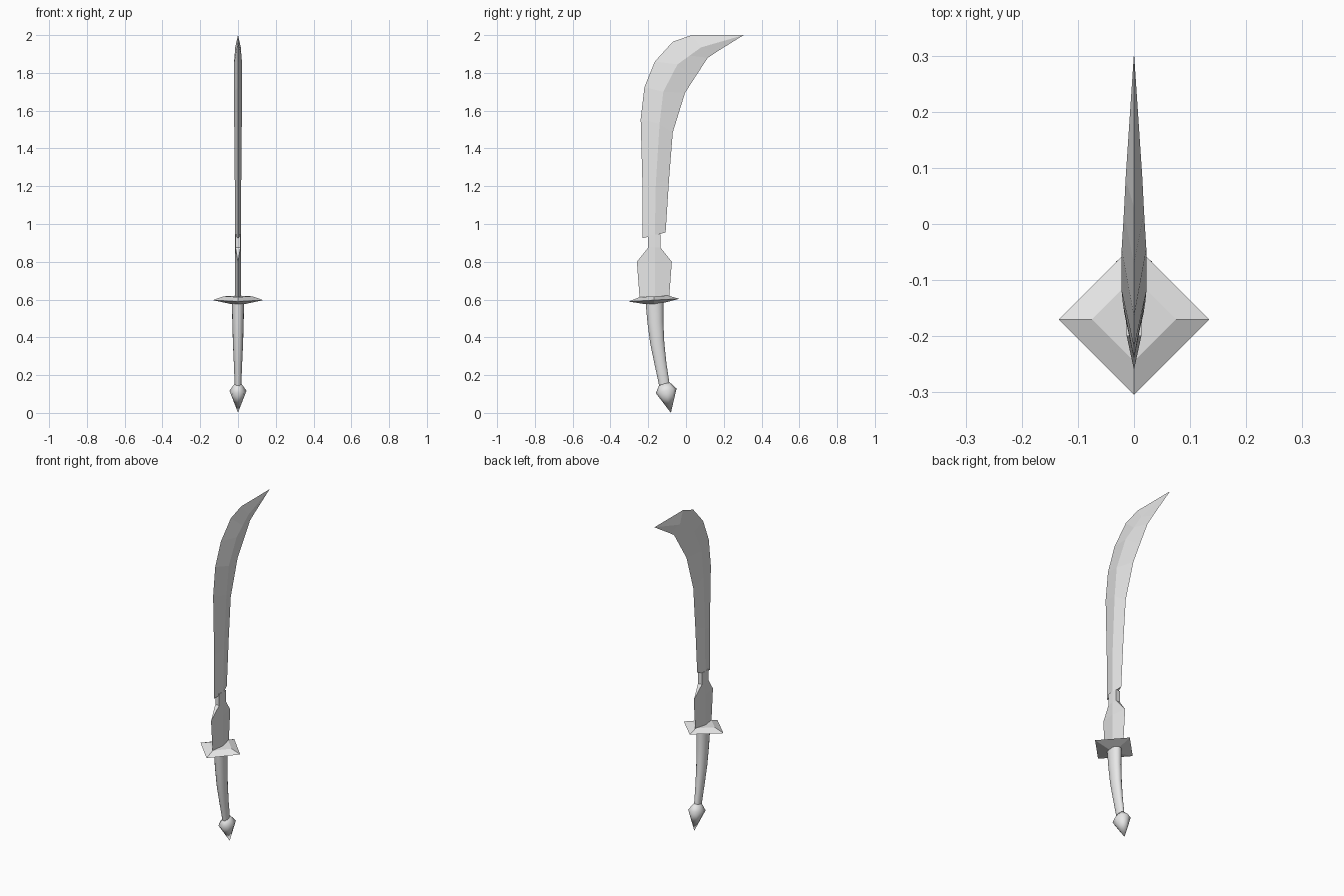
import bpy, bmesh, math

cube = bpy.data.objects.get("Cube")
if cube:
    bpy.data.objects.remove(cube, do_unlink=True)

steel = bpy.data.materials.new("grey_steel")
steel.use_nodes = True
steel.diffuse_color = (0.8, 0.8, 0.8, 1)
steel.node_tree.nodes["Principled BSDF"].inputs["Base Color"].default_value = steel.diffuse_color


def loft(name, rings, smooth=None):
    """Skin a list of equal rings, cap both ends and merge collapsed points."""
    bm = bmesh.new()
    loops = [[bm.verts.new(p) for p in ring] for ring in rings]
    n = len(loops[0])
    for low, high in zip(loops, loops[1:]):
        for i in range(n):
            j = (i + 1) % n
            bm.faces.new((low[i], low[j], high[j], high[i]))
    bm.faces.new(loops[0][::-1])
    bm.faces.new(loops[-1])
    bmesh.ops.remove_doubles(bm, verts=bm.verts, dist=0.0005)
    bmesh.ops.recalc_face_normals(bm, faces=bm.faces)
    mesh = bpy.data.meshes.new(name)
    bm.to_mesh(mesh)
    bm.free()
    mesh.materials.append(steel)
    obj = bpy.data.objects.new(name, mesh)
    bpy.context.collection.objects.link(obj)
    if smooth:
        bpy.ops.object.select_all(action='DESELECT')
        obj.select_set(True)
        bpy.context.view_layer.objects.active = obj
        bpy.ops.object.shade_smooth_by_angle(angle=math.radians(smooth))
    return obj


def blade_ring(front, ridge, back, thick, edge=0):
    """Cross-section: front edge, central ridge and back edge, mirrored in x."""
    side = [(edge, *front), (thick, *ridge), (edge, *back)]
    return side + [(-x, y, z) for x, y, z in reversed(side)]


def oval(y, z, rx, ry, slope, count):
    """Ellipse whose plane rises by slope along y."""
    ring = []
    for i in range(count):
        a = math.tau * i / count
        dy = ry * math.sin(a)
        ring.append((rx * math.cos(a), y + dy, z + slope * dy))
    return ring


# Curved blade: front edge, ridge, back edge (y, z) and half thickness
loft("blade", [blade_ring(*s) for s in [
    ((-.23, .925), (-.165, .94), (-.108, .955), .015),
    ((-.23, 1.185), (-.16, 1.21), (-.09, 1.235), .017),
    ((-.24, 1.555), (-.14, 1.53), (-.07, 1.485), .02),
    ((-.22, 1.725), (-.12, 1.70), (-.005, 1.695), .022),
    ((-.165, 1.86), (-.045, 1.845), (.05, 1.78), .022),
    ((-.07, 1.965), (.02, 1.892), (.115, 1.88), .018),
    ((.03, 2.0), (.08, 1.935), (.16, 1.91), .015),
    ((.305, 2.0), (.305, 2.0), (.305, 2.0), 0),
]])

# Blade base with a narrow squared neck
loft("blade_base", [blade_ring(*s) for s in [
    ((-.245, .60), (-.165, .60), (-.09, .60), .015),
    ((-.26, .80), (-.165, .80), (-.075, .80), .015),
    ((-.2, .875), (-.165, .875), (-.135, .875), .015, .013),
    ((-.2, .945), (-.165, .945), (-.135, .945), .015, .013),
]])

# Four-sided guard, tilted slightly up towards the back
loft("guard", [oval(-.17, z, r, r, .055, 4)
               for z, r in [(.577, .04), (.597, .134), (.617, .075)]])

# Bent oval grip
loft("grip", [oval(*s, 16) for s in [
    (-.113, .14, .017, .027, .2),
    (-.135, .26, .022, .031, .18),
    (-.152, .37, .027, .037, .12),
    (-.162, .48, .030, .042, .08),
    (-.167, .59, .033, .047, .055),
]], smooth=50)

# Pointed pommel
loft("pommel", [oval(*s, 8) for s in [
    (-.08, 0, 0, 0, 0),
    (-.105, .117, .045, .055, .22),
    (-.113, .155, .018, .028, .2),
]], smooth=60)
